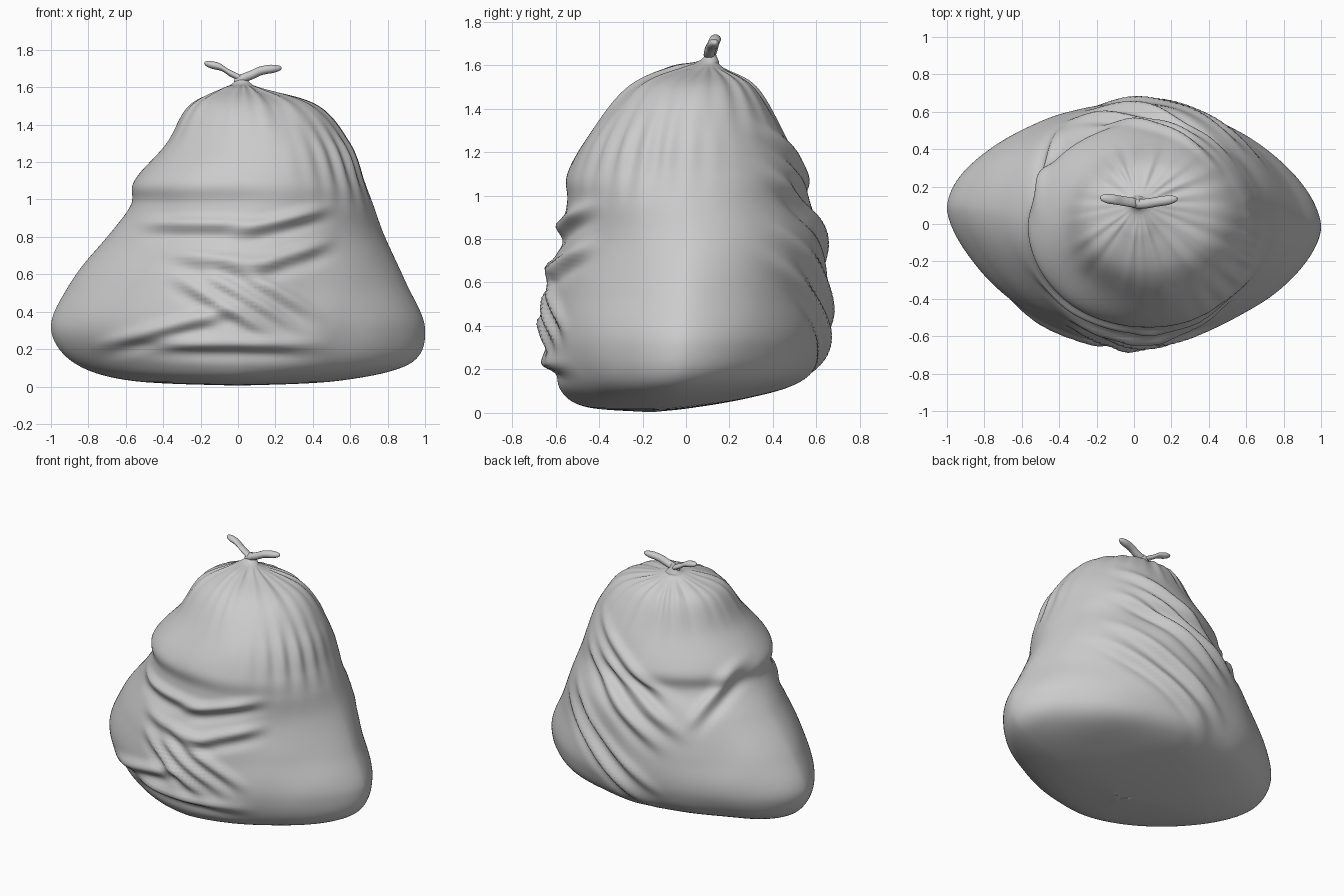
import bpy, bmesh, math
from mathutils import Vector, noise

if "Cube" in bpy.data.objects:
    bpy.data.objects.remove(bpy.data.objects["Cube"])

# Sack stations: z, left x, right x, front y, back y
STATIONS = [
    (.005, -.02, .02, -.2, -.16), (.03, -.58, .55, -.47, .28),
    (.12, -.87, .92, -.59, .53), (.31, -1, 1, -.655, .645),
    (.55, -.9, .9, -.64, .655), (.8, -.7, .785, -.575, .63),
    (.97, -.575, .725, -.55, .545), (1.1, -.555, .675, -.55, .535),
    (1.3, -.385, .6, -.435, .44), (1.5, -.265, .43, -.265, .32),
    (1.59, -.09, .14, -.08, .17), (1.62, -.03, .07, .06, .15),
    (1.67, .01, .03, .1, .13)]

# Folds as seen from the front and the back: x0, z0, x1, z1
FRONT = [(-.45, .87, .05, .87), (0, .83, .42, .94), (-.3, .7, .15, .65),
         (.1, .65, .45, .76), (-.65, .25, -.08, .4), (-.4, .24, .32, .23)]
BACK = [(.4, 1.06, -.15, .68), (-.52, 1.15, -.4, .82)]


def parallel(fold, dx, dz, count):
    """Repeat a fold at a regular offset."""
    x0, z0, x1, z1 = fold
    return [(x0 + i * dx, z0 + i * dz, x1 + i * dx, z1 + i * dz) for i in range(count)]


FOLDS = [(-1, f) for f in FRONT + parallel((-.28, .56, .12, .33), .13, .04, 3)]
FOLDS += [(1, f) for f in BACK + parallel((.45, .78, -.12, .38), .1, -.12, 2)
          + parallel((.28, 1.12, -.28, .77), .05, .15, 2)]


def spline(rows, t):
    """Catmull-Rom sample through rows of numbers."""
    n = len(rows) - 1
    i = min(int(t), n - 1)
    f = t - i
    a, b, c, d = (rows[max(0, min(n, k))] for k in range(i - 1, i + 3))
    return [q + f / 2 * (r - p + f * (2*p - 5*q + 4*r - s + f * (3*(q - r) + s - p)))
            for p, q, r, s in zip(a, b, c, d)]


def step(a, b, x):
    t = max(0, min(1, (x - a) / (b - a)))
    return t * t * (3 - 2 * t)


def loft(name, rings, shape=None):
    """Skin closed rings, cap the ends, optionally push along the normals."""
    bm = bmesh.new()
    loops = [[bm.verts.new(p) for p in ring] for ring in rings]
    for lo, hi in zip(loops, loops[1:]):
        for j in range(len(lo)):
            k = (j + 1) % len(lo)
            bm.faces.new((lo[j], lo[k], hi[k], hi[j]))
    bm.faces.new(loops[0][::-1])
    bm.faces.new(loops[-1])
    bmesh.ops.recalc_face_normals(bm, faces=bm.faces)
    bm.normal_update()
    if shape:
        moves = [(v, v.normal * shape(v.co, v.normal)) for v in bm.verts]
        for v, m in moves:
            v.co += m
    for f in bm.faces:
        f.smooth = True
    mesh = bpy.data.meshes.new(name)
    bm.to_mesh(mesh)
    bm.free()
    bpy.context.collection.objects.link(bpy.data.objects.new(name, mesh))


def sack_ring(t, count=240):
    z, xl, xr, yf, yb = spline(STATIONS, t)
    cx, cy, rx, ry = (xl + xr) / 2, (yf + yb) / 2, (xr - xl) / 2, (yb - yf) / 2
    p = 1.68 + .32 * step(.5, 1.2, z)       # pinched corners low, round on top
    low = 1 - step(.4, 1.1, z)
    ring = []
    for j in range(count):
        a = 2 * math.pi * j / count
        c, s = math.cos(a), math.sin(a)
        r = (abs(c) ** p + abs(s) ** p) ** (-1 / p)
        x, y = cx + rx * r * c, cy + ry * r * s
        tilt = .05 * step(-.2, .5, y) * (1 - step(0, .25, z))
        ring.append((x, y + low * (.04 - .05 * x) * c * c, z + tilt))
    return ring


def fold_height(co, n):
    """Soft ridges with a crease under each."""
    d, w = 0, .034
    for side, (x0, z0, x1, z1) in FOLDS:
        facing = max(0, min(1, side * n.y * 2))
        dx, dz = x1 - x0, z1 - z0
        length = math.hypot(dx, dz)
        t = ((co.x - x0) * dx + (co.z - z0) * dz) / length ** 2
        if facing and -.3 < t < 1.3:
            off = abs((co.x - x0) * dz - (co.z - z0) * dx) / length
            below = co.z < z0 + t * dz
            ridge = math.exp(-(off / w) ** 2)
            crease = math.exp(-(off / w - 2) ** 2) if below else 0
            taper = step(-.3, .3, t) * (1 - step(.7, 1.3, t))
            d += facing * taper * (.03 * ridge - .018 * crease)
    return d


def wrinkles(co, n):
    # broad crumpling
    fade = step(.02, .2, co.z) * (1 - step(1.4, 1.55, co.z))
    d = .012 * fade * noise.noise(co * 3.5) * (1 - .8 * abs(n.x)) + fold_height(co, n)
    # gathers running into the knot
    ux, uy = co.x - .03, co.y - .11
    r = math.hypot(ux, uy) + .001
    gather = step(1.2, 1.55, co.z) * step(.05, .2, r)
    d += .018 * gather * noise.noise(Vector((ux / r * 5, uy / r * 5, 2)))
    # vertical pleats on the right shoulder
    a = math.atan2(uy, ux)
    band = math.exp(-((a + .55) / .4) ** 2 - ((co.z - 1.2) / .16) ** 2)
    return d + .01 * band * math.sin(a * 36)


# Sack body with neck
SUB = 12
loft("sack_body", [sack_ring(k / SUB) for k in range((len(STATIONS) - 1) * SUB + 1)], wrinkles)


def tie_end(name, path):
    """Flattened leaf-like tube with rounded ends along a path."""
    rings, n = [], 40
    for k in range(n + 1):
        u = k / n
        x, y, z = spline(path, u * (len(path) - 1))
        r = .026 * min(1, math.sqrt(max(.01, 1 - (2 * u - 1) ** 2)) * 1.3)
        rings.append([(x - .3 * r * math.sin(b), y + r * math.cos(b), z + .85 * r * math.sin(b))
                      for b in (2 * math.pi * j / 20 for j in range(20))])
    loft(name, rings)


# Two loose ends of the knot
tie_end("tie_end_left", [(.05, .105, 1.63), (-.04, .12, 1.674), (-.1, .13, 1.71), (-.18, .14, 1.725)])
tie_end("tie_end_right", [(-.02, .105, 1.63), (.07, .11, 1.665), (.13, .12, 1.69), (.233, .134, 1.705)])
